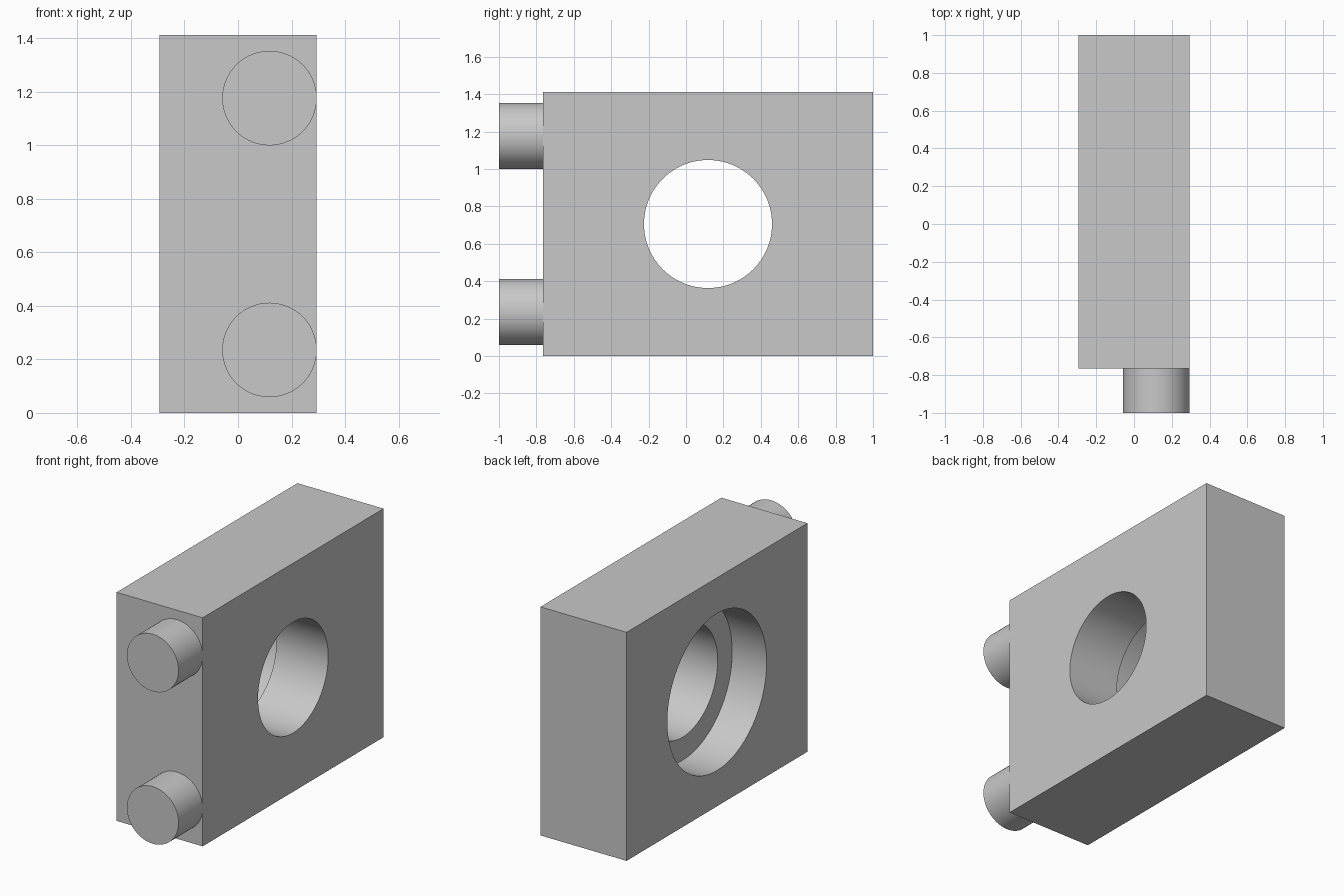
import bpy
import math

default = bpy.data.objects.get("Cube")
if default:
    bpy.data.objects.remove(default, do_unlink=True)

U = 2 / 17  # base unit: total length is 17 units

grey = bpy.data.materials.new("plain grey")
grey.use_nodes = True
colour = (0.58, 0.58, 0.58, 1)
grey.diffuse_color = colour
grey.node_tree.nodes["Principled BSDF"].inputs["Base Color"].default_value = colour


def finish(obj, name):
    obj.name = name
    obj.data.materials.clear()
    obj.data.materials.append(grey)
    return obj


def cylinder(name, radius, depth, centre, rotation):
    bpy.ops.mesh.primitive_cylinder_add(
        vertices=96, radius=radius * U, depth=depth * U,
        location=[c * U for c in centre], rotation=rotation)
    return finish(bpy.context.object, name)


# Block
bpy.ops.mesh.primitive_cube_add(size=1, location=(0, U, 6 * U))
block = finish(bpy.context.object, "block")
block.scale = (5 * U, 15 * U, 12 * U)
bpy.ops.object.transform_apply(location=False, rotation=False, scale=True)

# Through bore, with a wider counterbore on the -x face
across = (0, math.pi / 2, 0)
cutters = [
    cylinder("bore_cutter", 2.91, 8, (0, 1, 6), across),
    cylinder("counterbore_cutter", 4.12, 4, (-2.5, 1, 6), across),
]
for cutter in cutters:
    cut = block.modifiers.new(cutter.name, "BOOLEAN")
    cut.operation = "DIFFERENCE"
    cut.solver = "EXACT"
    cut.object = cutter
bpy.context.view_layer.objects.active = block
for cutter in cutters:
    bpy.ops.object.modifier_apply(modifier=cutter.name)
    bpy.data.objects.remove(cutter, do_unlink=True)

# Two pins on the front, flush with the +x side
pins = [cylinder(name, 1.5, 2, (1, -7.5, z), (math.pi / 2, 0, 0))
        for name, z in (("lower_pin", 2), ("upper_pin", 10))]

# Smooth round walls, sharp edges
bpy.ops.object.select_all(action="DESELECT")
for obj in [block] + pins:
    obj.select_set(True)
bpy.context.view_layer.objects.active = block
bpy.ops.object.shade_smooth_by_angle(angle=math.radians(30))
